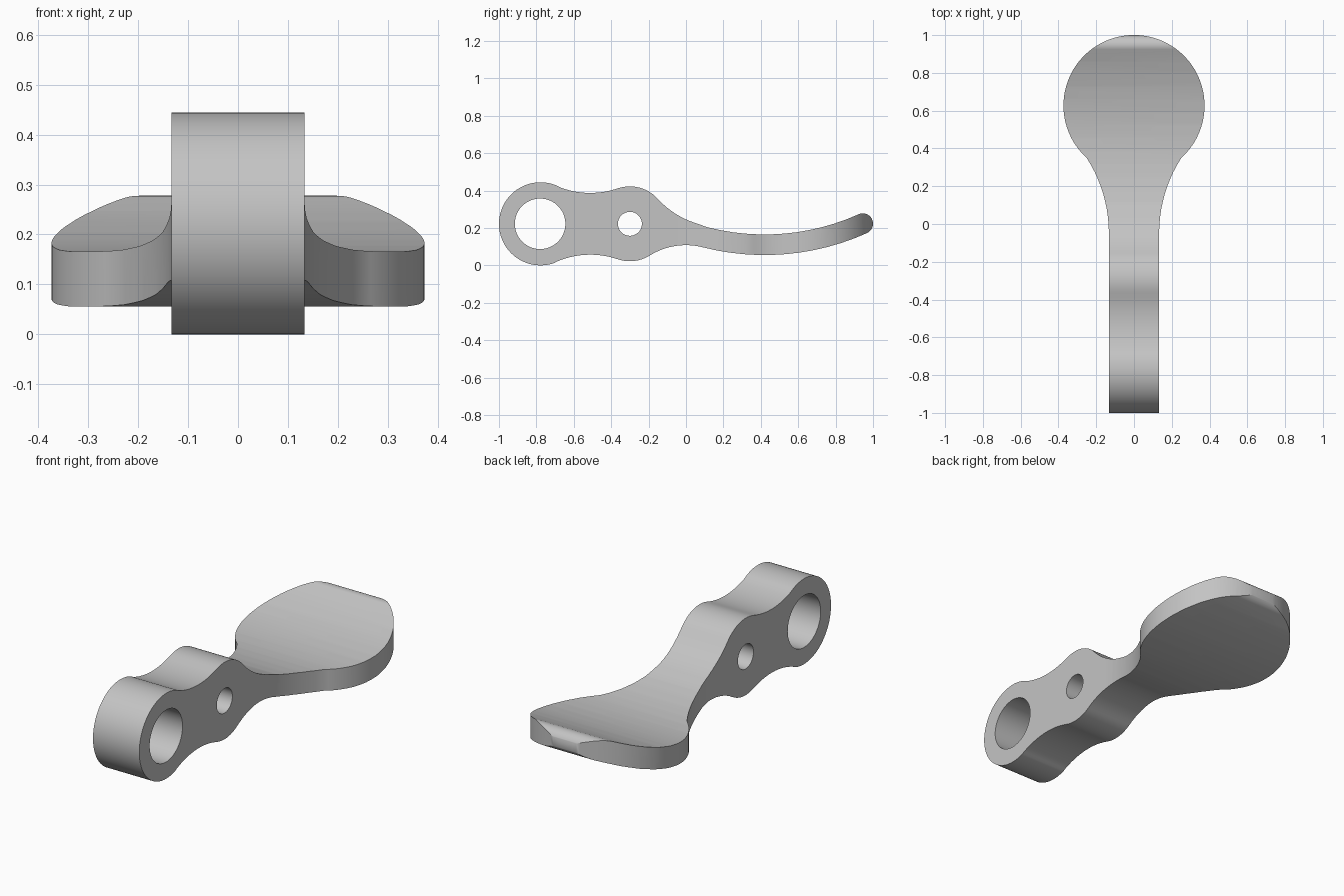
import bpy
import bmesh
from math import pi, tau, sin, cos, asin, atan2, ceil
from mathutils import Vector

default = bpy.data.objects.get("Cube")
if default:
    bpy.data.objects.remove(default, do_unlink=True)

grey = bpy.data.materials.new("plain_grey")
grey.use_nodes = True
colour = (0.55, 0.55, 0.55, 1)
grey.diffuse_color = colour
grey.node_tree.nodes["Principled BSDF"].inputs["Base Color"].default_value = colour


def arc(centre, radius, start, end):
    """Points along an arc, one every few degrees."""
    steps = max(10, ceil(abs(end - start) / 0.06))
    angles = [start + (end - start) * i / steps for i in range(steps + 1)]
    return [Vector((centre[0] + radius * cos(a), centre[1] + radius * sin(a))) for a in angles]


def joint(a, b):
    """Point where two tangent circles touch."""
    big, small = (a, b) if a[1] > b[1] else (b, a)
    return big[0] + (small[0] - big[0]).normalized() * big[1]


def tangent_chain(circles):
    """Closed outline of tangent arcs given as (centre, radius, turn)."""
    points = []
    for i, (centre, radius, turn) in enumerate(circles):
        p = joint(circles[i - 1], circles[i]) - centre
        q = joint(circles[i], circles[(i + 1) % len(circles)]) - centre
        start = atan2(p.y, p.x)
        sweep = turn * ((turn * (atan2(q.y, q.x) - start)) % tau)
        points += arc(centre, radius, start, start + sweep)[:-1]
    return points


def prism(name, outline, place, low, high):
    """Extrude a closed outline between two levels."""
    bm = bmesh.new()
    ends = [[bm.verts.new(place(p, w)) for p in outline] for w in (low, high)]
    for ring in ends:
        bm.faces.new(ring)
    for i in range(len(outline)):
        bm.faces.new((ends[0][i - 1], ends[0][i], ends[1][i], ends[1][i - 1]))
    bmesh.ops.recalc_face_normals(bm, faces=bm.faces)
    mesh = bpy.data.meshes.new(name)
    bm.to_mesh(mesh)
    bm.free()
    mesh.materials.append(grey)
    obj = bpy.data.objects.new(name, mesh)
    bpy.context.collection.objects.link(obj)
    return obj


def across(p, w):
    return (w, p.x, p.y)


def upright(p, w):
    return (p.x, p.y, w)


# Side profile: two bosses, waist, curved paddle and rounded tip
MID = 0.222
big_eye = Vector((-0.778, MID))
small_eye = Vector((-0.30, MID))
paddle = Vector((0.42, 1.39))
profile = tangent_chain([
    (big_eye, 0.222, 1),
    (Vector((-0.512, MID - 0.615)), 0.45, -1),
    (small_eye, 0.20, 1),
    (Vector((0, -0.258)), 0.366, -1),
    (paddle, 1.335, 1),
    (Vector((0.945, 0.2226)), 0.055, 1),
    (paddle, 1.225, -1),
    (Vector((0.188, 0.661)), 0.456, -1),
    (small_eye, 0.20, 1),
    (Vector((-0.512, MID + 0.615)), 0.45, -1),
])
lever = prism("lever", profile, across, -0.5, 0.5)

# Plan outline: straight arm, flared neck and round paddle
half = [Vector((0.133, -1.1))]
half += arc((0.873, -0.05), 0.74, pi, pi - asin(0.399 / 0.74))
half += arc((0, 0.627), 0.3735, atan2(-0.278, 0.25), pi / 2)[1:]
outline = half + [Vector((-p.x, p.y)) for p in reversed(half[:-1])]
plan = prism("plan_cutter", outline, upright, -0.5, 1)

# Pin holes through the bosses
holes = [
    prism("large_hole_cutter", arc((-0.78, MID), 0.135, 0, tau)[:-1], across, -1, 1),
    prism("small_hole_cutter", arc((-0.30, MID), 0.064, 0, tau)[:-1], across, -1, 1),
]

bpy.ops.object.select_all(action="DESELECT")
bpy.context.view_layer.objects.active = lever
lever.select_set(True)
for cutter, operation in [(plan, "INTERSECT")] + [(h, "DIFFERENCE") for h in holes]:
    mod = lever.modifiers.new(cutter.name, "BOOLEAN")
    mod.object = cutter
    mod.operation = operation
    mod.solver = "EXACT"
    bpy.ops.object.modifier_apply(modifier=mod.name)
    bpy.data.objects.remove(cutter, do_unlink=True)

bpy.ops.object.shade_smooth_by_angle(angle=0.5)
